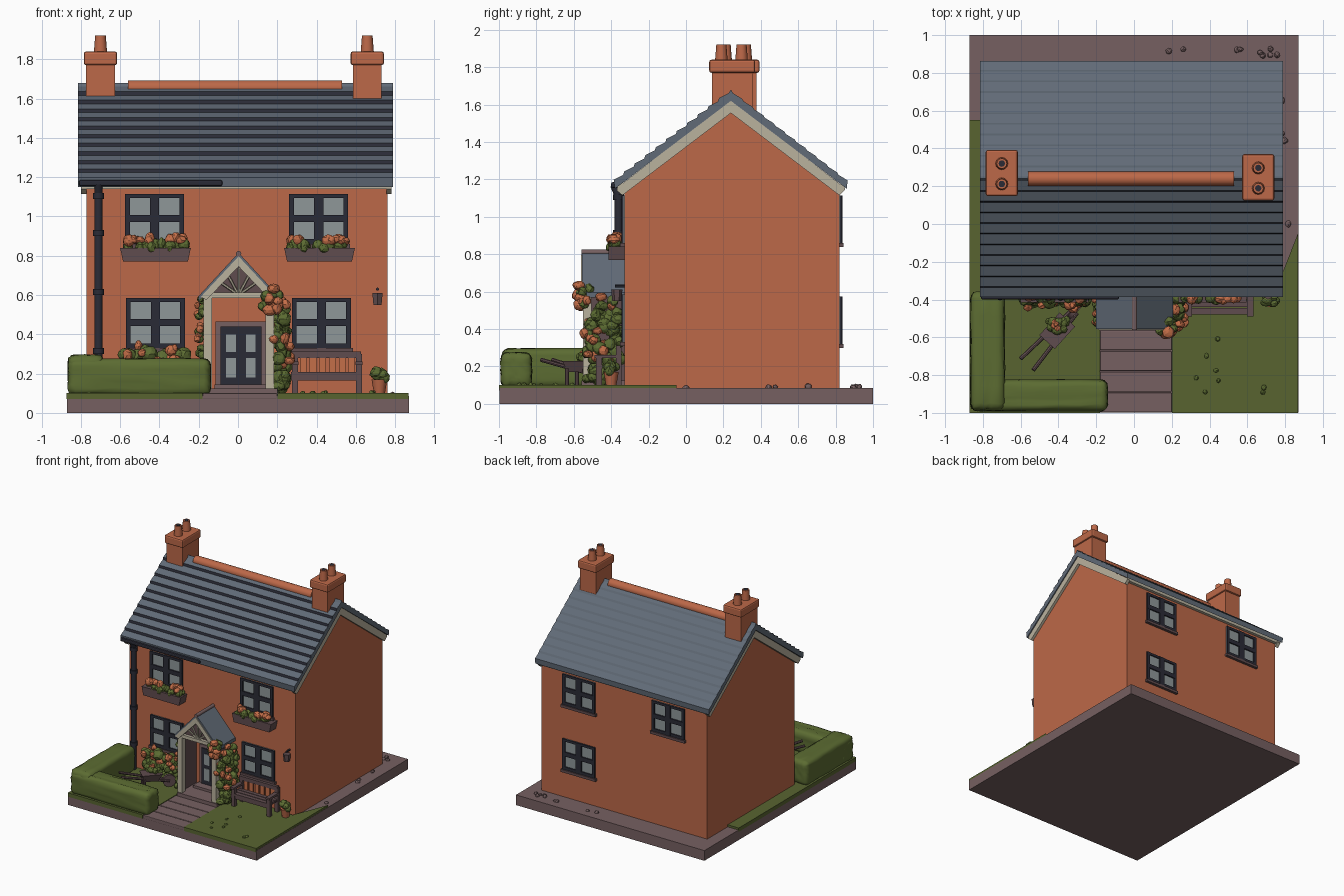
import bpy, bmesh, math, random
from mathutils import Vector, Matrix

if "Cube" in bpy.data.objects:
    bpy.data.objects.remove(bpy.data.objects["Cube"])
random.seed(4)

def mat(name, r, g, b):
    m = bpy.data.materials.new(name)
    lin = lambda c: ((c / 255 + 0.055) / 1.055) ** 2.4 if c > 10 else c / 3294
    m.diffuse_color = (lin(r), lin(g), lin(b), 1)
    m.use_nodes = True
    m.node_tree.nodes["Principled BSDF"].inputs["Base Color"].default_value = m.diffuse_color
    return m

BRICK = mat("brick orange", 188, 104, 72)
SLATE = mat("slate blue grey", 97, 107, 119)
DARK = mat("dark frame", 42, 43, 54)
CREAM = mat("cream paint", 186, 178, 158)
GLASS = mat("window grey", 142, 151, 153)
STONE = mat("mauve stone", 118, 96, 97)
WOOD = mat("dark wood", 96, 76, 78)
GRASS = mat("lawn green", 88, 100, 48)
LEAF = mat("leaf green", 92, 108, 50)
BLOOM = mat("flower orange", 196, 110, 72)

def finish(name, bm, *mats):
    bmesh.ops.recalc_face_normals(bm, faces=bm.faces)
    me = bpy.data.meshes.new(name)
    bm.to_mesh(me)
    bm.free()
    for m in mats:
        me.materials.append(m)
    ob = bpy.data.objects.new(name, me)
    bpy.context.collection.objects.link(ob)
    return ob

def add_box(bm, x0, x1, y0, y1, z0, z1):
    m = Matrix.Translation(((x0+x1)/2, (y0+y1)/2, (z0+z1)/2)) @ Matrix.Diagonal((x1-x0, y1-y0, z1-z0, 1))
    return bmesh.ops.create_cube(bm, size=1, matrix=m)["verts"]

def boxes(name, m, *dims, bevel=0):
    bm = bmesh.new()
    for d in dims:
        add_box(bm, *d)
    if bevel:
        bmesh.ops.bevel(bm, geom=bm.edges[:], offset=bevel, segments=2, affect='EDGES', profile=0.5)
    return finish(name, bm, m)

def prism(name, pts, axis, a0, a1, *mats):
    """Extrude a 2D outline along an axis: x takes (y,z), y takes (x,z), z takes (x,y)."""
    at = {'x': lambda p, a: (a, *p), 'y': lambda p, a: (p[0], a, p[1]), 'z': lambda p, a: (*p, a)}[axis]
    bm = bmesh.new()
    f = bm.faces.new([bm.verts.new(at(p, a0)) for p in pts])
    ext = bmesh.ops.extrude_face_region(bm, geom=[f], use_keep_orig=True)["geom"]
    step = Vector(at((0, 0), a1 - a0))
    bmesh.ops.translate(bm, vec=step, verts=[v for v in ext if isinstance(v, bmesh.types.BMVert)])
    return finish(name, bm, *mats)

def rods(name, m, r, *pairs, r2=None, seg=12):
    bm = bmesh.new()
    for a, b in pairs:
        a, b = Vector(a), Vector(b)
        rot = (b - a).to_track_quat('Z', 'Y').to_matrix().to_4x4()
        bmesh.ops.create_cone(bm, cap_ends=True, segments=seg, radius1=r, radius2=r2 or r,
                              depth=(b - a).length, matrix=Matrix.Translation((a + b) / 2) @ rot)
    ob = finish(name, bm, m)
    ob.data.shade_smooth()
    ob.data.set_sharp_from_angle(angle=math.radians(40))
    return ob

def clump(name, m, n, r, x, y, z):
    """Small rough balls scattered through a box, for leaves, blooms and pebbles."""
    bm = bmesh.new()
    for _ in range(n):
        c = [random.uniform(*k) for k in (x, y, z)]
        s = [r * random.uniform(0.75, 1.2) for _ in range(3)]
        vs = bmesh.ops.create_icosphere(bm, subdivisions=2, radius=1,
             matrix=Matrix.Translation(c) @ Matrix.Diagonal((*s, 1)))["verts"]
        for v in vs:
            v.co += Vector([random.uniform(-.1, .1) * r for _ in range(3)])
    return finish(name, bm, m)

# Ground slab, lawn, path and door step
boxes("base_slab", STONE, (-.87, .87, -.997, 1, 0, .085))
prism("lawn_left", [(-.872, -1), (-.18, -1), (-.18, -.3), (-.75, -.3), (-.75, .55), (-.872, .55)], 'z', .07, .102, GRASS)
prism("lawn_right", [(.2, -1), (.868, -1), (.868, -.05), (.75, -.35), (.2, -.3)], 'z', .07, .102, GRASS)
boxes("path", STONE, *[(-.18, .2, y, y + .105, .07, .1) for y in (-.998, -.888, -.778, -.668)], bevel=.005)
boxes("door_step", STONE, (-.17, .2, -.56, -.32, .08, .125), (-.12, .15, -.42, -.32, .12, .145))

# House walls
prism("house_walls", [(-.33, .08), (-.33, 1.18), (.24, 1.6), (.82, 1.17), (.82, .08)], 'x', -.77, .76, BRICK)

# Slate roof: stepped courses, dark undersides of the courses on the front
def courses(side, n=11):
    e, ridge = Vector((.24 + side * .62, 1.19)), Vector((.24, 1.67))
    d = ridge - e
    out = Vector((side * d.y, abs(d.x))).normalized() * (.011 if side < 0 else .006)
    pts = []
    for k in range(n):
        pts += [e + d * (k / n) + out, e + d * ((k + .78) / n)]
    return pts
roof = prism("slate_roof", courses(-1) + [(.24, 1.68)] + courses(1)[::-1] + [(.86, 1.15), (.24, 1.62), (-.38, 1.15)],
             'x', -.815, .79, SLATE, DARK)
for f in roof.data.polygons:
    if abs(f.normal.x) < .5 and f.area < .045 and f.center.y < .2:
        f.material_index = 1
for x0, x1 in ((-.8, -.77), (.755, .782)):
    prism("bargeboard", [(-.37, 1.155), (.24, 1.625), (.85, 1.155), (.85, 1.095 + .05), (.82, 1.115),
                         (.24, 1.555), (-.34, 1.115), (-.37, 1.14)], 'x', x0, x1, CREAM)
boxes("eaves_fascia", CREAM, (-.79, .775, -.365, -.32, 1.14, 1.18), (-.79, .775, .81, .845, 1.14, 1.175))
rods("ridge_tiles", BRICK, .038, ((-.56, .24, 1.655), (.53, .24, 1.655)))

# Chimneys with two pots each
for x, y in ((-.7, .27), (.658, .247)):
    boxes("chimney", BRICK, (x-.073, x+.073, y-.108, y+.108, 1.45, 1.79))
    boxes("chimney_cap", BRICK, (x-.085, x+.085, y-.123, y+.123, 1.77, 1.84), bevel=.012)
    ys = (y - .058, y + .05)
    rods("chimney_pots", BRICK, .034, *[((x, k, 1.83), (x, k, 1.92)) for k in ys], r2=.027)
    rods("pot_openings", DARK, .017, *[((x, k, 1.9), (x, k, 1.922)) for k in ys])

# Gutter and drainpipe
boxes("gutter", DARK, (-.81, -.08, -.4, -.365, 1.155, 1.185), bevel=.008)
rods("drainpipe", DARK, .021, ((-.71, -.36, .1), (-.71, -.36, 1.12)), ((-.71, -.36, 1.11), (-.71, -.385, 1.17)))
rods("pipe_collars", DARK, .029, *[((-.71, -.36, z), (-.71, -.36, z + .03)) for z in (.3, .6, .9, 1.09)])

# Windows: glass plate with frame bars and sill
def window(xc, z0, side):
    y = -.33 if side < 0 else .82
    def slab(xa, xb, za, zb, t):
        return (xa, xb, *sorted((y - side * .01, y + side * t)), za, zb)
    x0, x1, z1 = xc - .15, xc + .15, z0 + .255
    zm = z0 + .13
    boxes("window_glass", GLASS, slab(x0, x1, z0, z1, .004))
    boxes("window_frame", DARK, slab(x0, x0 + .024, z0, z1, .014), slab(x1 - .024, x1, z0, z1, .014),
          slab(xc - .024, xc + .024, z0, z1, .016), slab(x0, x1, zm - .018, zm + .018, .015),
          slab(x0, x1, z0, z0 + .024, .013), slab(x0, x1, z1 - .02, z1, .013))
    boxes("window_sill", WOOD, slab(x0 - .01, x1 + .01, z0 - .022, z0, .022))
for xc, z0, s in ((-.425, .86, -1), (.41, .86, -1), (-.42, .33, -1), (.425, .33, -1),
                  (-.415, .86, 1), (.41, .86, 1), (.41, .32, 1)):
    window(xc, z0, s)

# Window boxes with flowers
for xc in (-.42, .415):
    prism("window_box", [(xc-.18, .84), (xc+.18, .84), (xc+.165, .77), (xc-.165, .77)], 'y', -.415, -.33, WOOD)
    clump("box_leaves", LEAF, 26, .028, (xc-.15, xc+.15), (-.4, -.35), (.835, .86))
    clump("box_flowers", BLOOM, 11, .027, (xc-.15, xc+.15), (-.4, -.36), (.875, .89))

# Door with surround and glazed panels
boxes("door_surround", STONE, (-.115, .145, -.345, -.32, .13, .465))
boxes("door", DARK, (-.09, .12, -.355, -.32, .145, .44))
boxes("door_panels", GLASS, *[(x, x + .05, -.36, -.35, z, z + h) for x in (-.06, .04) for z, h in ((.18, .1), (.31, .09))])

# Porch: posts, sides, gable fan and slate roof
boxes("porch_posts", CREAM, *[(x, x + .042, -.55, -.505, .1, .61) for x in (-.175, .14)],
      (-.175, .182, -.55, -.51, .585, .612))
boxes("porch_sides", WOOD, *[(x, x + .012, -.51, -.33, .1, .59) for x in (-.165, .16)])
prism("porch_roof", [(-.2, .595), (.003, .815), (.206, .595), (.206, .568), (.003, .785), (-.2, .568)], 'y', -.555, -.325, SLATE)
prism("porch_bargeboard", [(-.19, .59), (.003, .797), (.196, .59), (.165, .575), (.003, .745), (-.16, .575)], 'y', -.562, -.53, CREAM)
rods("porch_ridge", STONE, .014, ((.003, -.56, .81), (.003, -.33, .81)))
prism("porch_gable", [(-.15, .595), (.003, .77), (.156, .595)], 'y', -.525, -.515, WOOD)
rods("gable_fan", CREAM, .007, *[((.003, -.535, .6), (.003 + .14 * math.cos(a), -.535, .6 + .14 * math.sin(a)))
                                 for a in (math.radians(k) for k in (35, 62, 90, 118, 145))], seg=6)

# Climbing roses on the porch
clump("climber_right", LEAF, 75, .032, (.19, .245), (-.53, -.35), (.12, .55))
clump("climber_right_top", LEAF, 12, .028, (.13, .21), (-.57, -.5), (.53, .62))
clump("climber_right_roses", BLOOM, 18, .026, (.17, .27), (-.55, -.4), (.2, .62))
clump("climber_top_roses", BLOOM, 8, .03, (.12, .2), (-.58, -.55), (.52, .64))
clump("climber_left", LEAF, 26, .022, (-.2, -.18), (-.54, -.36), (.12, .58))
clump("climber_left_roses", BLOOM, 8, .018, (-.21, -.19), (-.55, -.38), (.3, .58))

# Clipped hedge, two arms with rough rounded sides
for d in ((-.865, -.685, -.985, -.36, .09, .295), (-.865, -.14, -.99, -.825, .09, .275)):
    bm = bmesh.new()
    add_box(bm, *d)
    bmesh.ops.bevel(bm, geom=bm.edges[:], offset=.035, segments=3, affect='EDGES', profile=.5)
    bmesh.ops.subdivide_edges(bm, edges=[e for e in bm.edges if e.calc_length() > .08], cuts=5, use_grid_fill=True)
    for v in bm.verts:
        v.co += Vector([random.uniform(-.004, .004) for _ in range(3)])
    finish("hedge", bm, LEAF).data.shade_smooth()

# Flower bed under the left window
clump("flower_bed", LEAF, 55, .04, (-.57, -.25), (-.41, -.37), (.12, .31))
clump("bed_flowers", BLOOM, 16, .025, (-.57, -.25), (-.45, -.38), (.24, .345))

# Wheelbarrow full of plants
turn = Matrix.Translation((-.42, -.58, 0)) @ Matrix.Rotation(math.radians(48), 4, 'Z')
w = lambda *p: turn @ Vector(p)
bm = bmesh.new()
for v in add_box(bm, -.06, .1, -.055, .055, .17, .23):
    k = 1 if v.co.z > .2 else .65
    v.co = w(v.co.x * k, v.co.y * k, v.co.z)
finish("barrow_tray", bm, WOOD)
rods("barrow_handles", WOOD, .011, *[(w(.16, s * .015, .15), w(-.22, s * .045, .235)) for s in (-1, 1)],
     *[(w(-.04, s * .04, .1), w(-.04, s * .04, .19)) for s in (-1, 1)], seg=8)
rods("barrow_wheel", WOOD, .05, (w(.16, -.012, .15), w(.16, .012, .15)), seg=16)
c = w(.03, 0, 0)
clump("barrow_leaves", LEAF, 14, .026, (c.x-.045, c.x+.045), (c.y-.045, c.y+.045), (.225, .25))
clump("barrow_flowers", BLOOM, 4, .018, (c.x-.04, c.x+.04), (c.y-.04, c.y+.04), (.26, .28))

# Garden bench
boxes("bench", WOOD, *[(.27, .625, y, y + .034, .19, .208) for y in (-.48, -.44, -.4)],
      (.27, .625, -.375, -.35, .28, .312), (.27, .625, -.475, -.46, .165, .19),
      *[(x, x + .03, y, y + .03, .1, h) for x in (.275, .6) for y, h in ((-.48, .25), (-.375, .3))],
      *[(x, x + .035, -.49, -.35, .245, .262) for x in (.272, .598)])
boxes("bench_slats", BLOOM, *[(x, x + .034, -.37, -.358, .205, .285) for x in (.315, .365, .415, .465, .515, .56)])

# Flower pot, wall lamp and loose stones
rods("flower_pot", BRICK, .028, ((.72, -.4, .1), (.72, -.4, .17)), r2=.04)
clump("pot_plant", LEAF, 10, .026, (.695, .745), (-.42, -.38), (.175, .215))
rods("lamp_bracket", DARK, .008, ((.71, -.32, .63), (.71, -.38, .63)), seg=6)
rods("wall_lamp", WOOD, .024, ((.71, -.37, .55), (.71, -.37, .61)), r2=.03, seg=6)
clump("back_pebbles", STONE, 9, .016, (-.05, .8), (.86, .93), (.085, .09))
clump("side_pebbles", STONE, 4, .016, (.78, .83), (0, .8), (.085, .095))
clump("lawn_tufts", LEAF, 8, .013, (.25, .8), (-.92, -.6), (.1, .103))
